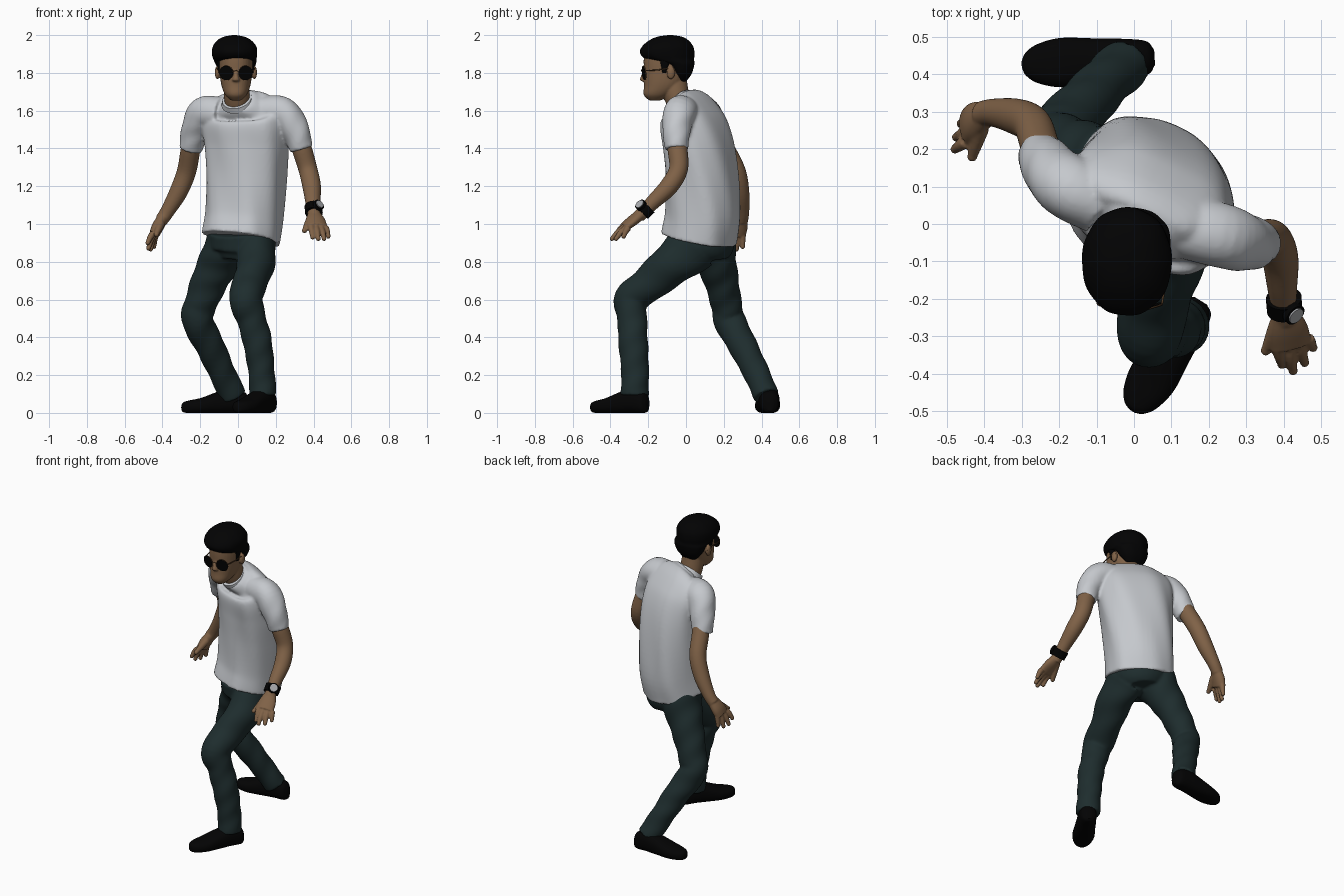
import bpy, bmesh, math
from mathutils import Vector, Matrix

cube = bpy.data.objects.get("Cube")
if cube:
    bpy.data.objects.remove(cube, do_unlink=True)


def material(name, r, g, b, rough=0.8):
    m = bpy.data.materials.new(name)
    m.use_nodes = True
    m.diffuse_color = (r, g, b, 1)
    node = m.node_tree.nodes["Principled BSDF"]
    node.inputs["Base Color"].default_value = (r, g, b, 1)
    node.inputs["Roughness"].default_value = rough
    return m


WHITE = material("shirt white", 0.56, 0.58, 0.61)
GREEN = material("trouser dark green", 0.013, 0.026, 0.027)
SKIN = material("skin brown", 0.215, 0.122, 0.063)
HAIR = material("hair black", 0.0008, 0.0008, 0.001)
SHOE = material("shoe black", 0.001, 0.001, 0.0011)
LENS = material("lens black", 0.0005, 0.0005, 0.0005)
FRAME = material("frame bronze", 0.1, 0.05, 0.02)
SILVER = material("watch silver", 0.4, 0.41, 0.43)

X, Y, Z = Vector((1, 0, 0)), Vector((0, 1, 0)), Vector((0, 0, 1))
SHOULDER_LINE = Vector((0.906, -0.423, 0))


def spline(rings, steps):
    """Smooth the listed rings (x, y, z, half width, half depth)."""
    rows = [Vector(r if len(r) == 5 else (*r, r[3])) for r in rings]
    ext = [rows[0] * 2 - rows[1]] + rows + [rows[-1] * 2 - rows[-2]]
    out = []
    for i in range(1, len(ext) - 2):
        a, b, c, d = ext[i - 1:i + 3]
        for s in range(steps):
            t = s / steps
            out.append((b * 2 + (c - a) * t + (a * 2 - b * 5 + c * 4 - d) * t ** 2
                        + (b * 3 - a - c * 3 + d) * t ** 3) / 2)
    return out + [rows[-1]]


def loft(bm, rings, side=X, axis=None, power=2.0, fold=None, sides=32, steps=6):
    """Add a closed tube through the rings; fold = (amount, count, twist)."""
    rows = spline(rings, steps)
    loops = []
    for i, row in enumerate(rows):
        c = Vector(row[:3])
        before, after = rows[max(i - 1, 0)], rows[min(i + 1, len(rows) - 1)]
        t = axis or (Vector(after[:3]) - Vector(before[:3])).normalized()
        u = (side - t * side.dot(t)).normalized()
        v = t.cross(u)
        loop = []
        for k in range(sides):
            a = math.tau * k / sides
            ca, sa = math.cos(a), math.sin(a)
            f = 1.0
            if fold:
                f += fold[0] * math.sin(fold[1] * a + fold[2] * c.z)
            px = math.copysign(abs(ca) ** (2 / power), ca) * max(row[3], 0.002) * f
            py = math.copysign(abs(sa) ** (2 / power), sa) * max(row[4], 0.002) * f
            p = c + u * px + v * py
            p.z = max(p.z, 0)
            loop.append(bm.verts.new(p))
        loops.append(loop)
    for lo, hi in zip(loops, loops[1:]):
        for k in range(sides):
            n = (k + 1) % sides
            bm.faces.new((lo[k], lo[n], hi[n], hi[k]))
    bm.faces.new(loops[0][::-1])
    bm.faces.new(loops[-1])


def ball(bm, place, size):
    m = Matrix.Translation(place) @ Matrix.Diagonal((*size, 1))
    bmesh.ops.create_uvsphere(bm, u_segments=20, v_segments=12, radius=1, matrix=m)


def finish(bm, name, mat, voxel=0, smooth=0):
    """Turn a bmesh into an object, optionally fusing its shells."""
    bmesh.ops.recalc_face_normals(bm, faces=bm.faces[:])
    me = bpy.data.meshes.new(name)
    bm.to_mesh(me)
    bm.free()
    me.materials.append(mat)
    ob = bpy.data.objects.new(name, me)
    bpy.context.collection.objects.link(ob)
    bpy.ops.object.select_all(action='DESELECT')
    ob.select_set(True)
    bpy.context.view_layer.objects.active = ob
    if voxel:
        fuse = ob.modifiers.new("fuse", 'REMESH')
        fuse.mode, fuse.voxel_size, fuse.use_smooth_shade = 'VOXEL', voxel, True
        soft = ob.modifiers.new("soften", 'SMOOTH')
        soft.factor, soft.iterations = 0.5, smooth
    else:
        bpy.ops.object.shade_smooth_by_angle(angle=math.radians(50))


# Shirt: body and both sleeves fused together
bm = bmesh.new()
loft(bm, [(.016, .07, .92, .202, .192), (.034, .09, 1.05, .202, .188), (.044, .084, 1.25, .212, .178),
          (.045, .064, 1.42, .224, .166), (.034, .036, 1.54, .23, .148), (.024, .014, 1.607, .208, .116),
          (.008, -.02, 1.638, .125, .09), (-.001, -.036, 1.655, .085, .08)],
     SHOULDER_LINE, power=2.4, fold=(.015, 7, 9), sides=64)
loft(bm, [(.12, -.005, 1.592, .085), (.235, -.033, 1.588, .086), (.302, -.05, 1.5, .075),
          (.335, -.05, 1.395, .061)], Y, fold=(.02, 3, 60))
loft(bm, [(-.09, .055, 1.585, .085), (-.18, .1, 1.588, .085), (-.225, .15, 1.5, .075),
          (-.252, .188, 1.395, .061)], Y, fold=(.02, 3, 60))
finish(bm, "shirt", WHITE, .009, 3)

# Collar band around the neck
bm = bmesh.new()
loft(bm, [(0, -.032, 1.639, .09, .084), (-.006, -.05, 1.661, .079, .078)], SHOULDER_LINE)
finish(bm, "collar", WHITE)

# Trousers: hips with a forward and a trailing leg
bm = bmesh.new()
loft(bm, [(.015, .07, .97, .17, .16), (.025, .09, .88, .175, .168), (.02, .095, .815, .125, .135)],
     SHOULDER_LINE)
loft(bm, [(.1, .05, .89, .1, .14), (.095, -.07, .79, .1, .115), (.06, -.2, .68, .09, .095),
          (.042, -.29, .6, .09, .09), (.07, -.285, .5, .078, .079), (.102, -.28, .38, .077, .078),
          (.124, -.27, .22, .07, .074), (.132, -.272, .09, .072, .074)], fold=(.03, 2, 50))
loft(bm, [(-.05, .125, .9, .12, .14), (-.105, .162, .79, .108, .108), (-.15, .187, .7, .098, .092),
          (-.2, .215, .57, .086, .082), (-.215, .23, .49, .083, .084), (-.146, .303, .35, .077, .076),
          (-.078, .378, .2, .07, .069), (-.025, .425, .09, .073, .067)], fold=(.03, 2, 50))
finish(bm, "trousers", GREEN, .009, 3)


# Shoes: one shape laid from heel to toe
def shoe(name, heel, toe):
    bm = bmesh.new()
    h, t = Vector(heel), Vector(toe)
    d = (t - h).normalized()
    shape = ((0, .045, .02, .035), (.06, .055, .045, .055), (.25, .065, .055, .065),
             (.45, .055, .06, .058), (.7, .038, .066, .042), (.88, .032, .052, .034),
             (.97, .03, .03, .026), (1, .028, .008, .012))
    loft(bm, [(*h.lerp(t, f).xy, z, w, e) for f, z, w, e in shape],
         Vector((-d.y, d.x, 0)), axis=d, power=2.4)
    finish(bm, name, SHOE)


shoe("left_shoe", (.178, -.205, 0), (-.005, -.5, 0))
shoe("right_shoe", (.055, .445, 0), (-.3, .425, 0))


# Arms with palm, fingers and thumb fused together
def arm(name, limb, palm, across, knuckles, tips, thumb):
    bm = bmesh.new()
    loft(bm, limb, across)
    loft(bm, palm, across)
    k0, k1 = map(Vector, knuckles)
    for i, tip in enumerate(tips):
        a, b = k0.lerp(k1, i / 3), Vector(tip)
        mid = a.lerp(b, .5) + Z * .006
        loft(bm, [(*a, .018), (*mid, .016), (*b, .012)], across, sides=12, steps=3)
        ball(bm, b, (.013, .013, .013))
    a, b = map(Vector, thumb)
    loft(bm, [(*a, .024), (*a.lerp(b, .6), .018), (*b, .013)], across, sides=12, steps=3)
    ball(bm, b, (.014, .014, .014))
    finish(bm, name, SKIN, .005, 3)


arm("left_arm",
    [(.3, -.05, 1.5, .05), (.337, -.045, 1.4, .053), (.37, -.04, 1.29, .05),
     (.39, -.09, 1.2, .049), (.396, -.17, 1.12, .04), (.4, -.22, 1.07, .034),
     (.405, -.25, 1.04, .034)],
    [(.402, -.235, 1.055, .034, .028), (.412, -.28, 1.02, .052, .028), (.42, -.325, .985, .056, .023)],
    Vector((.9, .35, 0)), ((.386, -.335, .985), (.464, -.305, .98)),
    [(.395, -.375, .93), (.425, -.392, .922), (.456, -.37, .922), (.478, -.33, .935)],
    ((.385, -.265, 1.03), (.352, -.338, .965)))
arm("right_arm",
    [(-.225, .155, 1.5, .05), (-.25, .205, 1.4, .052), (-.272, .265, 1.28, .051),
     (-.315, .287, 1.17, .048), (-.372, .297, 1.07, .038), (-.405, .294, 1.02, .035)],
    [(-.395, .294, 1.035, .035, .03), (-.425, .277, .985, .05, .032), (-.443, .262, .945, .053, .027)],
    Vector((.1, 1, 0)), ((-.45, .22, .95), (-.437, .3, .945)),
    [(-.478, .2, .9), (-.474, .232, .872), (-.462, .268, .867), (-.445, .3, .88)],
    ((-.41, .255, 1.0), (-.432, .18, .945)))

# Wrist watch
bm = bmesh.new()
loft(bm, [(.4, -.198, 1.092, .048, .044), (.402, -.232, 1.058, .047, .043)], Vector((.9, .3, 0)))
finish(bm, "watch_strap", LENS)


def disc(name, mat, place, normal, radius, depth):
    bm = bmesh.new()
    m = Matrix.Translation(place) @ Vector(normal).to_track_quat('Z', 'Y').to_matrix().to_4x4()
    bmesh.ops.create_cone(bm, cap_ends=True, segments=32, radius1=radius, radius2=radius,
                          depth=depth, matrix=m)
    finish(bm, name, mat)


disc("watch_case", LENS, (.426, -.239, 1.099), (.6, -.55, .55), .03, .018)
disc("watch_face", SILVER, (.432, -.2445, 1.1045), (.6, -.55, .55), .023, .008)

# Head: skull, neck, nose, lips and ears fused together
MID = -.011
bm = bmesh.new()
loft(bm, [(MID, -.165, 1.655, .028, .032), (MID, -.15, 1.685, .058, .074), (MID, -.12, 1.735, .077, .102),
          (MID, -.107, 1.8, .086, .115), (MID, -.1, 1.87, .09, .124), (MID, -.1, 1.93, .082, .116),
          (MID, -.1, 1.965, .045, .075)], axis=Z, power=2.2)
loft(bm, [(0, -.015, 1.57, .05, .05), (-.006, -.048, 1.67, .068, .066), (MID, -.075, 1.79, .062, .075)])
loft(bm, [(MID, -.212, 1.815, .01, .012), (MID, -.222, 1.785, .013, .016),
          (MID, -.225, 1.762, .02, .019), (MID, -.213, 1.752, .013, .012)], axis=Z, sides=16)
ball(bm, (MID, -.208, 1.72), (.026, .014, .006))
ball(bm, (MID, -.204, 1.709), (.022, .014, .006))
ball(bm, (MID, -.19, 1.677), (.025, .018, .016))
for s in (-1, 1):
    ball(bm, (MID + s * .098, -.08, 1.802), (.014, .022, .036))
finish(bm, "head", SKIN, .005, 3)

# Hair: low at the nape, swept forward over the brow
bm = bmesh.new()
loft(bm, [(MID, -.02, 1.755, .05, .022), (MID, -.022, 1.795, .085, .052), (MID, -.036, 1.845, .106, .08),
          (-.016, -.085, 1.872, .114, .127), (-.019, -.1, 1.905, .12, .144),
          (-.019, -.097, 1.94, .115, .135), (-.02, -.09, 1.972, .09, .104),
          (-.02, -.086, 1.991, .056, .066), (-.02, -.084, 2.0, .01, .012)],
     axis=Z, power=2.1, fold=(.008, 9, 30), sides=64)
for s in (-1, 1):
    loft(bm, [(MID + s * .086, -.115, 1.8, .006, .01), (MID + s * .092, -.11, 1.88, .012, .03)], sides=12)
finish(bm, "hair", HAIR)


# Sunglasses: round lenses, wire rims, bridge and temples
def wire(name, points, radius, cyclic=False):
    cu = bpy.data.curves.new(name, 'CURVE')
    cu.dimensions, cu.bevel_depth, cu.bevel_resolution = '3D', radius, 2
    sp = cu.splines.new('POLY')
    sp.points.add(len(points) - 1)
    for q, p in zip(sp.points, points):
        q.co = (*p, 1)
    sp.use_cyclic_u = cyclic
    cu.materials.append(FRAME)
    bpy.context.collection.objects.link(bpy.data.objects.new(name, cu))


for s, label in ((-1, "right"), (1, "left")):
    c, n = Vector((MID + s * .051, -.222, 1.8)), Vector((s * .25, -1, -.1)).normalized()
    disc(label + "_lens", LENS, c, n, .037, .006)
    u = n.cross(Z).normalized()
    v = n.cross(u)
    turn = [math.tau * k / 32 for k in range(32)]
    wire(label + "_rim", [c + (u * math.cos(a) + v * math.sin(a)) * .037 for a in turn], .002, True)
    wire(label + "_temple", [(MID + s * .086, -.212, 1.812), (MID + s * .096, -.15, 1.815),
                             (MID + s * .1, -.085, 1.825), (MID + s * .1, -.06, 1.81)], .003)
wire("bridge", [(MID - .016, -.232, 1.808), (MID, -.237, 1.813), (MID + .016, -.232, 1.808)], .002)
